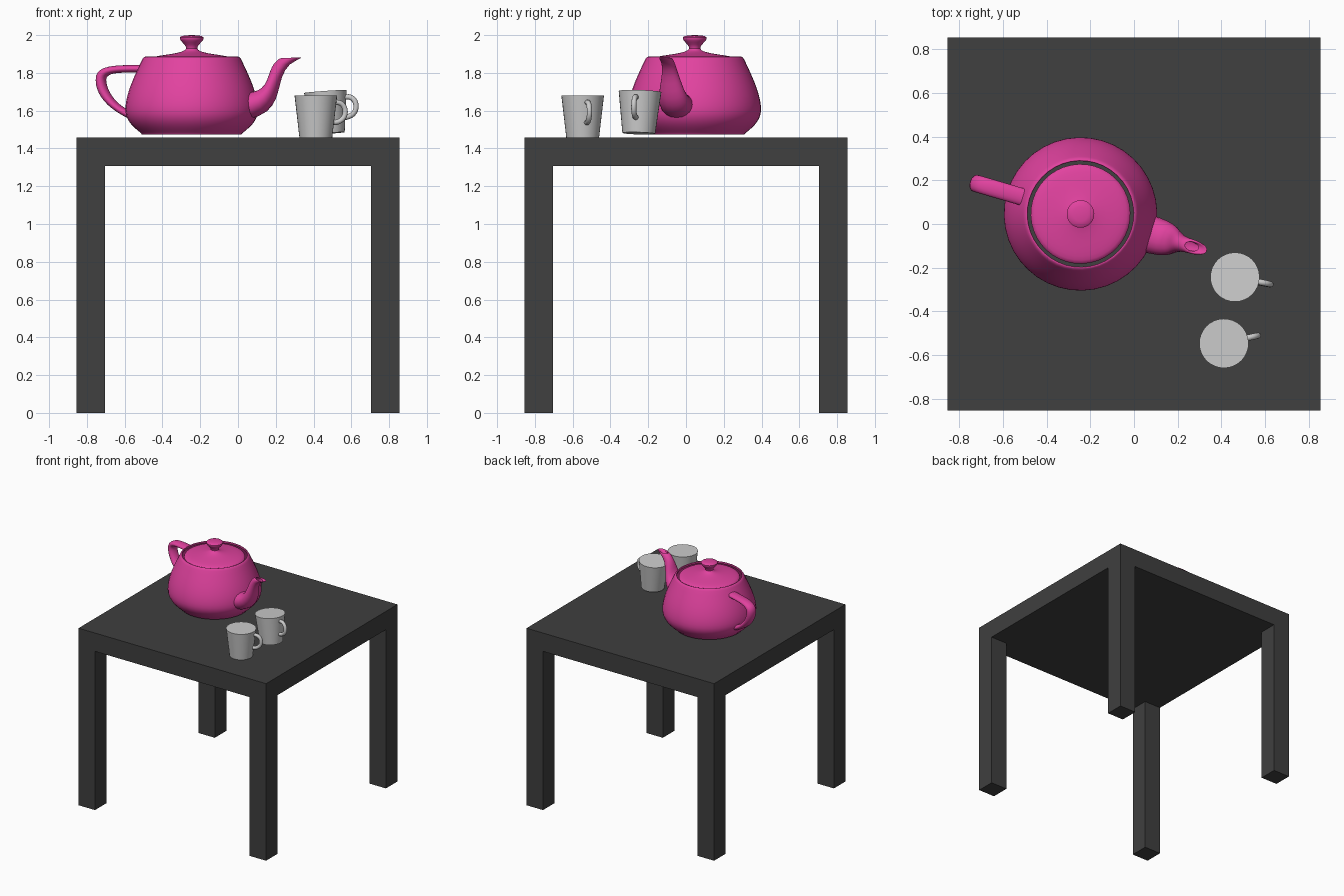
import bpy, bmesh, math
from mathutils import Matrix, Vector

if "Cube" in bpy.data.objects:
    bpy.data.objects.remove(bpy.data.objects["Cube"])


def material(name, rgb):
    m = bpy.data.materials.new(name)
    m.diffuse_color = (*rgb, 1)
    m.use_nodes = True
    m.node_tree.nodes["Principled BSDF"].inputs["Base Color"].default_value = m.diffuse_color
    return m


PINK = material("pink_glaze", (0.76, 0.055, 0.35))
DARK = material("dark_paint", (0.05, 0.05, 0.05))


def finish(name, bm, matrix=Matrix(), mat=None, smooth=True):
    bmesh.ops.remove_doubles(bm, verts=bm.verts, dist=1e-5)
    bmesh.ops.recalc_face_normals(bm, faces=bm.faces)
    me = bpy.data.meshes.new(name)
    bm.to_mesh(me)
    bm.free()
    ob = bpy.data.objects.new(name, me)
    bpy.context.collection.objects.link(ob)
    ob.matrix_world = matrix
    if mat:
        me.materials.append(mat)
    if smooth:
        bpy.ops.object.select_all(action='DESELECT')
        ob.select_set(True)
        bpy.context.view_layer.objects.active = ob
        bpy.ops.object.shade_smooth_by_angle(angle=math.radians(40))
    return ob


def bez(p, t):
    u = 1 - t
    return (u**3 * Vector(p[0]) + 3 * u * u * t * Vector(p[1])
            + 3 * u * t * t * Vector(p[2]) + t**3 * Vector(p[3]))


def curve(points, steps=10):
    # chained cubic segments sharing end points
    out = [Vector(points[0])]
    for i in range(0, len(points) - 1, 3):
        out += [bez(points[i:i + 4], k / steps) for k in range(1, steps + 1)]
    return out


def skin(rings):
    bm = bmesh.new()
    rows = [[bm.verts.new(p) for p in r] for r in rings]
    for a, b in zip(rows, rows[1:]):
        for i in range(len(a)):
            j = (i + 1) % len(a)
            bm.faces.new((a[i], a[j], b[j], b[i]))
    bmesh.ops.remove_doubles(bm, verts=bm.verts, dist=1e-5)
    return bm


def lathe(profile, n):
    return skin([[(r * math.cos(2 * math.pi * k / n), r * math.sin(2 * math.pi * k / n), z)
                  for k in range(n)] for r, z in profile])


def tube(inner, outer, n=10):
    # symmetric tube between two side curves; points are (x, half width, z)
    rings = []
    for a, b in zip(curve(inner), curve(outer)):
        half = [bez([(a.x, 0, a.z), a, b, (b.x, 0, b.z)], k / n) for k in range(n + 1)]
        rings.append(half + [Vector((p.x, -p.y, p.z)) for p in half[-2:0:-1]])
    return skin(rings)


# Table: slab cut at the leg lines, corners extruded down to the floor
H, L, TOP, UNDER = 0.855, 0.705, 1.459, 1.308
bm = bmesh.new()
bmesh.ops.create_cube(bm, size=1, matrix=Matrix.Translation((0, 0, (TOP + UNDER) / 2))
                      @ Matrix.Diagonal((2 * H, 2 * H, TOP - UNDER, 1)))
for axis in ((1, 0, 0), (0, 1, 0)):
    for s in (-L, L):
        bmesh.ops.bisect_plane(bm, geom=bm.verts[:] + bm.edges[:] + bm.faces[:],
                               plane_co=Vector(axis) * s, plane_no=axis)
bm.normal_update()
feet = []
for f in bm.faces:
    c = f.calc_center_median()
    if f.normal.z < -0.9 and abs(c.x) > L and abs(c.y) > L:
        feet.append(f)
for f in bmesh.ops.extrude_discrete_faces(bm, faces=feet)["faces"]:
    for v in f.verts:
        v.co.z = 0
finish("table", bm, mat=DARK, smooth=False)

# Teapot parts share one placement
S = 0.1757
POT = (Matrix.Translation((-0.245, 0.046, 2.0 - 3.15 * S))
       @ Matrix.Rotation(math.radians(-16.3), 4, 'Z') @ Matrix.Scale(S, 4))

finish("teapot_body", lathe(curve([
    (1.4, 2.4), (1.3375, 2.53125), (1.4375, 2.53125), (1.5, 2.4),
    (1.75, 1.875), (2, 1.35), (2, 0.9),
    (2, 0.45), (1.5, 0.225), (1.5, 0.15)]), 40), POT, PINK)

finish("teapot_lid", lathe(curve([
    (0, 3.15), (0.8, 3.15), (0, 2.85), (0.2, 2.7),
    (0.4, 2.55), (1.3, 2.55), (1.3, 2.4)]), 40), POT, PINK)

finish("teapot_handle", tube(
    [(x, 0.3, z) for x, z in ((-1.6, 2.025), (-2.3, 2.025), (-2.7, 2.025), (-2.7, 1.8),
                              (-2.7, 1.575), (-2.5, 1.125), (-2, 0.9))],
    [(x, 0.3, z) for x, z in ((-1.5, 2.25), (-2.5, 2.25), (-3, 2.25), (-3, 1.8),
                              (-3, 1.35), (-2.65, 0.9375), (-1.9, 0.6))]), POT, PINK)

finish("teapot_spout", tube(
    [(1.7, 0.66, 1.425), (2.6, 0.66, 1.425), (2.3, 0.25, 2.1), (2.7, 0.25, 2.4),
     (2.8, 0.25, 2.475), (2.9, 0.15, 2.475), (2.8, 0.15, 2.4)],
    [(1.7, 0.66, 0.6), (3.1, 0.66, 0.825), (2.4, 0.25, 2.025), (3.3, 0.25, 2.4),
     (3.525, 0.25, 2.49375), (3.45, 0.15, 2.5125), (3.2, 0.15, 2.4)]), POT, PINK)


# Mugs: closed tapered cup with a looped handle
def mug(name, base, up, turn):
    tilt = Vector((0, 0, 1)).rotation_difference(Vector(up)).to_matrix().to_4x4()
    m = Matrix.Translation(base) @ tilt @ Matrix.Rotation(math.radians(turn), 4, 'Z')
    finish(name + "_cup", lathe([(0, 0), (0.087, 0), (0.113, 0.222), (0, 0.222)], 32), m)
    path = curve([(0.1, 0, 0.183), (0.135, 0, 0.193), (0.16, 0, 0.168), (0.16, 0, 0.135),
                  (0.16, 0, 0.1), (0.13, 0, 0.075), (0.088, 0, 0.078)], 8)
    rings = []
    for i, p in enumerate(path):
        t = (path[min(i + 1, len(path) - 1)] - path[max(i - 1, 0)]).normalized()
        side = Vector((0, 1, 0))
        out = side.cross(t)
        rings.append([p + 0.014 * (math.cos(a) * side + math.sin(a) * out)
                      for a in (k * math.pi / 6 for k in range(12))])
    finish(name + "_handle", skin(rings), m)


mug("front_mug", (0.412, -0.547, TOP), (0, 0, 1), 13)
mug("back_mug", (0.478, -0.25, 1.48), (-0.07, 0.03, 1), -11)
